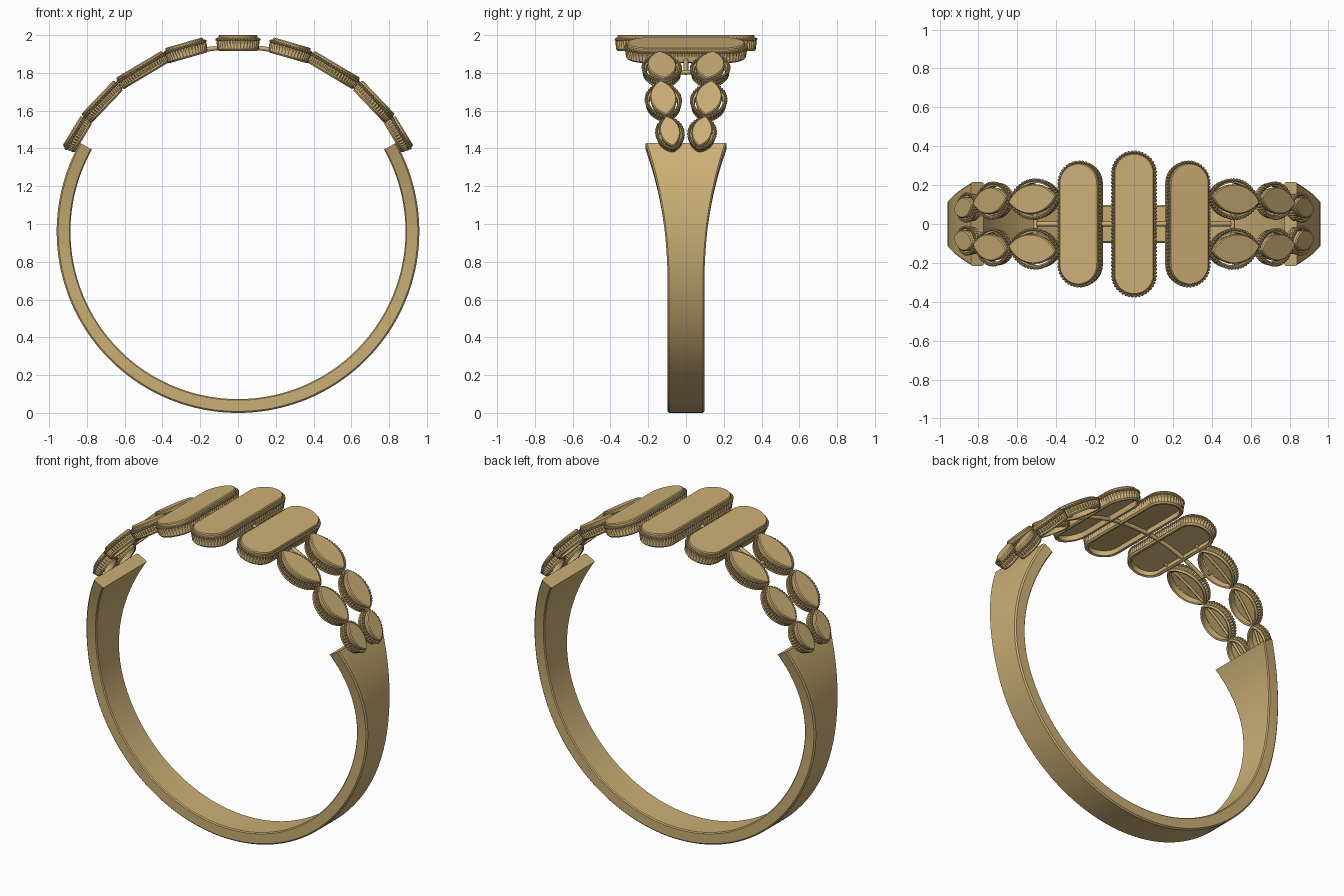
import bpy, bmesh
from math import sin, cos, pi, asin, radians
from mathutils import Matrix, Vector

if "Cube" in bpy.data.objects:
    bpy.data.objects.remove(bpy.data.objects["Cube"])

CZ = 0.96          # height of the ring axis
BASE = 0.96        # radius where the settings begin

gold = bpy.data.materials.new("gold")
gold.diffuse_color = (0.60, 0.43, 0.18, 1)
gold.use_nodes = True
gold.node_tree.nodes["Principled BSDF"].inputs["Base Color"].default_value = gold.diffuse_color


def finish(bm, name, angle=30):
    bmesh.ops.recalc_face_normals(bm, faces=bm.faces)
    me = bpy.data.meshes.new(name)
    bm.to_mesh(me)
    bm.free()
    ob = bpy.data.objects.new(name, me)
    bpy.context.collection.objects.link(ob)
    me.materials.append(gold)
    bpy.ops.object.select_all(action='DESELECT')
    ob.select_set(True)
    bpy.context.view_layer.objects.active = ob
    bpy.ops.object.shade_smooth_by_angle(angle=radians(angle))
    return ob


def outline(a, b, d, n):
    """n evenly spaced (base point, normal) pairs round a segment (b=0) or lens, offset by d."""
    R = (a * a + b * b) / (2 * b) if b else 0
    phi = asin(a / R) if b else 0
    side = 2 * phi * (R + d) if b else 2 * a
    tip = (pi - 2 * phi) * d
    out = []
    for i in range(n):
        s = (i + 0.5) / n * 2 * (side + tip)
        flip = 1
        if s >= side + tip:
            s -= side + tip
            flip = -1
        if s < side:
            k = s / side
            ang = pi / 2 + phi - 2 * phi * k
            nrm = Vector((cos(ang), sin(ang)))
            p = nrm * R + Vector((0, b - R)) if b else Vector((-a + 2 * a * k, 0))
        else:
            ang = (pi / 2 - phi) * (1 - 2 * (s - side) / tip)
            nrm, p = Vector((cos(ang), sin(ang))), Vector((a, 0))
        out.append((p * flip, nrm * flip))
    return out


def loft(bm, pts, profile, mat, closed):
    """Sweep (offset, height, rib) rows round an outline; cap ends unless closed."""
    rows = [[bm.verts.new(mat @ Vector((*(p + q * (o + (rib if i % 2 else 0))), h)))
             for i, (p, q) in enumerate(pts)] for o, h, rib in profile]
    pairs = list(zip(rows, rows[1:])) + ([(rows[-1], rows[0])] if closed else [])
    n = len(pts)
    for r0, r1 in pairs:
        for i in range(n):
            bm.faces.new((r0[i], r0[(i + 1) % n], r1[(i + 1) % n], r1[i]))
    if not closed:
        bm.faces.new(rows[0])
        bm.faces.new(rows[-1])


def setting(name, theta, y, lean, length, width, stone_l, stone_w, d, t, top):
    """Ribbed beaded wall with a flat stone; sizes are half-lengths."""
    mat = (Matrix.Translation((0, 0, CZ)) @ Matrix.Rotation(theta, 4, 'Y')
           @ Matrix.Translation((0, y, BASE)) @ Matrix.Rotation(lean, 4, 'Z'))
    a, b = length - d, width - d
    b = b if b > 0.001 else 0
    ribs = int((4 * a + 2 * pi * d + 2 * b) / 0.0185)
    bm = bmesh.new()
    e = top - 0.03
    loft(bm, outline(a, b, d, ribs * 2),
         [(d - t, 0, 0), (d - 0.016, -0.003, 0), (d - 0.008, 0.006, 0),
          (d - 0.008, 0.014, -0.005), (d - 0.003, e - 0.006, -0.006),
          (d - 0.008, e, 0), (d - t, e, 0)], mat, True)
    # beaded rim
    for p, q in outline(a, b, d, ribs):
        c = p + q * (d - 0.008)
        bmesh.ops.create_icosphere(bm, subdivisions=1, radius=0.0095,
                                   matrix=mat @ Matrix.Translation((c.x, c.y, e + 0.007)))
    finish(bm, name + "_halo")
    # flat stone with chamfered edge
    bm = bmesh.new()
    sd = stone_w if not b else 0.006
    sb = 0 if not b else stone_w - sd
    loft(bm, outline(stone_l - sd, sb, sd, 64),
         [(sd - 0.005 * bool(b), 0.03, 0), (sd, top - 0.014, 0), (sd, top - 0.006, 0),
          (sd - 0.005, top, 0)], mat, False)
    finish(bm, name + "_stone")


def wire(name, pts, r):
    cu = bpy.data.curves.new(name, 'CURVE')
    cu.dimensions = '3D'
    cu.bevel_depth = r
    cu.bevel_resolution = 2
    cu.use_fill_caps = True
    sp = cu.splines.new('POLY')
    sp.points.add(len(pts) - 1)
    for v, p in zip(sp.points, pts):
        v.co = (*p, 1)
    cu.materials.append(gold)
    bpy.context.collection.objects.link(bpy.data.objects.new(name, cu))


def on_ring(deg, y, r):
    t = radians(deg)
    return (sin(t) * r, y, CZ + cos(t) * r)


# shank: open band that widens toward its two ends
bm = bmesh.new()
N = 120
prev = None
for i in range(N + 1):
    deg = 60.7 + (360 - 2 * 60.7) * i / N
    z = CZ + 0.96 * cos(radians(deg))
    w = 0.097 + 0.118 * max(0, (z - 0.65) / 0.78) ** 2.2
    sec = [(w - 0.006, 0.887), (w, 0.893), (w, 0.952), (w - 0.008, 0.96)]
    sec += [(-y, r) for y, r in reversed(sec)]
    row = [bm.verts.new(on_ring(deg, y, r)) for y, r in sec]
    if prev:
        for k in range(8):
            bm.faces.new((prev[k], prev[(k + 1) % 8], row[(k + 1) % 8], row[k]))
    else:
        bm.faces.new(row)
    prev = row
bm.faces.new(prev)
finish(bm, "shank")

# three long bar settings across the top
for nm, deg, half in (("centre", 0, 0.378), ("left", -16, 0.327), ("right", 16, 0.327)):
    setting(nm + "_bar", radians(deg), 0, pi / 2, half, 0.118,
            half - 0.014, 0.104, 0.118, 0.03, 0.08)

# three pairs of leaf settings on each shoulder
LEAVES = [("upper", 30.7, 0.128, 6, 0.150, 0.107, 0.142, 0.076),
          ("middle", 46.3, 0.120, 7, 0.132, 0.099, 0.126, 0.069),
          ("lower", 58.8, 0.085, 10, 0.103, 0.078, 0.094, 0.054)]
for sx, xn in ((-1, "left"), (1, "right")):
    for sy, yn in ((-1, "front"), (1, "back")):
        for nm, deg, y, lean, l, w, sl, sw in LEAVES:
            setting(f"{nm}_leaf_{xn}_{yn}", radians(deg) * sx, y * sy,
                    -sx * sy * radians(lean), l, w, sl, sw, 0.034, 0.024, 0.07)
        # support wire under the leaves
        wire(f"leaf_wire_{xn}_{yn}",
             [on_ring(sx * (20 + 2 * k), sy * (0.135 - 0.06 * (k / 21) ** 2), 0.985)
              for k in range(22)], 0.008)
    # cross wire joining the upper pair
    wire(f"cross_wire_{xn}", [on_ring(sx * 31, -0.06, 0.985), on_ring(sx * 31, 0.06, 0.985)], 0.012)

# spine wire under the bars
wire("spine_wire", [on_ring(-31 + 2 * k, 0, 0.978) for k in range(32)], 0.012)
